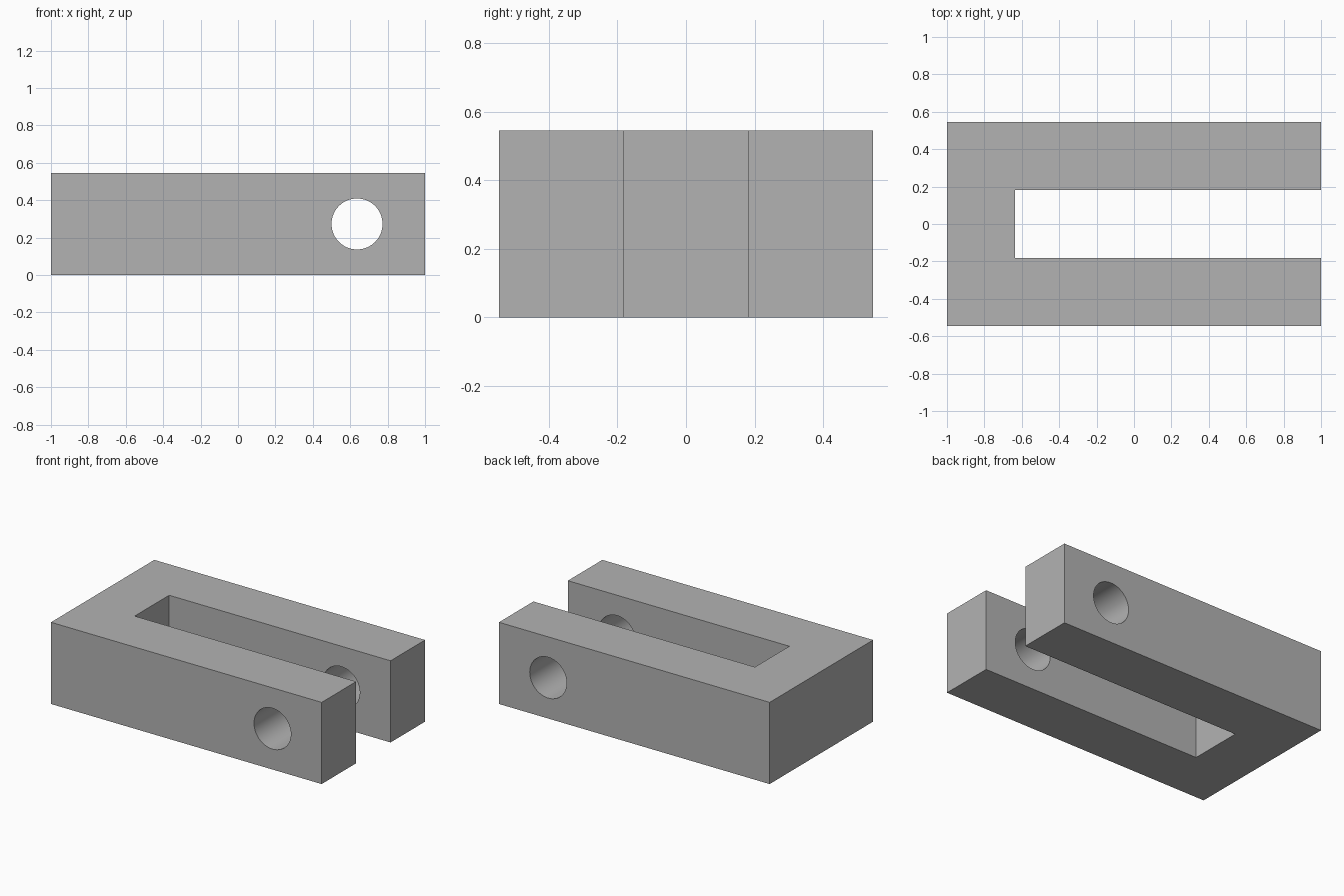
import bpy
import bmesh
import math

cube = bpy.data.objects.get("Cube")
if cube:
    bpy.data.objects.remove(cube, do_unlink=True)

# Proportions: 22 x 12 x 6 units, scaled to a length of 2
U = 1 / 11
LENGTH, WIDTH, HEIGHT = 22 * U, 12 * U, 6 * U
SLOT_HALF, SLOT_END = 2 * U, -7 * U
HOLE_X, HOLE_R = 7 * U, 1.5 * U

grey = bpy.data.materials.new("plain grey")
grey.use_nodes = True
colour = (0.45, 0.45, 0.45, 1)
grey.diffuse_color = colour
grey.node_tree.nodes["Principled BSDF"].inputs["Base Color"].default_value = colour

# U-shaped fork body, extruded upward from its outline
x, y = LENGTH / 2, WIDTH / 2
outline = [(-x, -y), (x, -y), (x, -SLOT_HALF), (SLOT_END, -SLOT_HALF),
           (SLOT_END, SLOT_HALF), (x, SLOT_HALF), (x, y), (-x, y)]
bm = bmesh.new()
base = bm.faces.new([bm.verts.new((px, py, 0)) for px, py in outline])
top = bmesh.ops.extrude_face_region(bm, geom=[base])["geom"]
bmesh.ops.translate(bm, vec=(0, 0, HEIGHT),
                    verts=[v for v in top if isinstance(v, bmesh.types.BMVert)])
bmesh.ops.recalc_face_normals(bm, faces=bm.faces[:])
mesh = bpy.data.meshes.new("clevis_fork")
bm.to_mesh(mesh)
bm.free()
fork = bpy.data.objects.new("clevis_fork", mesh)
bpy.context.collection.objects.link(fork)
mesh.materials.append(grey)

# Pin hole through both arms
bpy.ops.mesh.primitive_cylinder_add(vertices=64, radius=HOLE_R, depth=WIDTH * 1.5,
                                    location=(HOLE_X, 0, HEIGHT / 2),
                                    rotation=(math.pi / 2, 0, 0))
cutter = bpy.context.object
cutter.name = "pin_hole_cutter"
cutter.hide_render = True
cutter.data.materials.append(grey)

hole = fork.modifiers.new("pin_hole", 'BOOLEAN')
hole.operation = 'DIFFERENCE'
hole.solver = 'EXACT'
hole.object = cutter

bpy.ops.object.select_all(action='DESELECT')
fork.select_set(True)
bpy.context.view_layer.objects.active = fork
bpy.ops.object.modifier_apply(modifier=hole.name)
bpy.data.objects.remove(cutter, do_unlink=True)

# Smooth hole walls, sharp edges elsewhere
bpy.ops.object.shade_smooth_by_angle(angle=math.radians(30))
